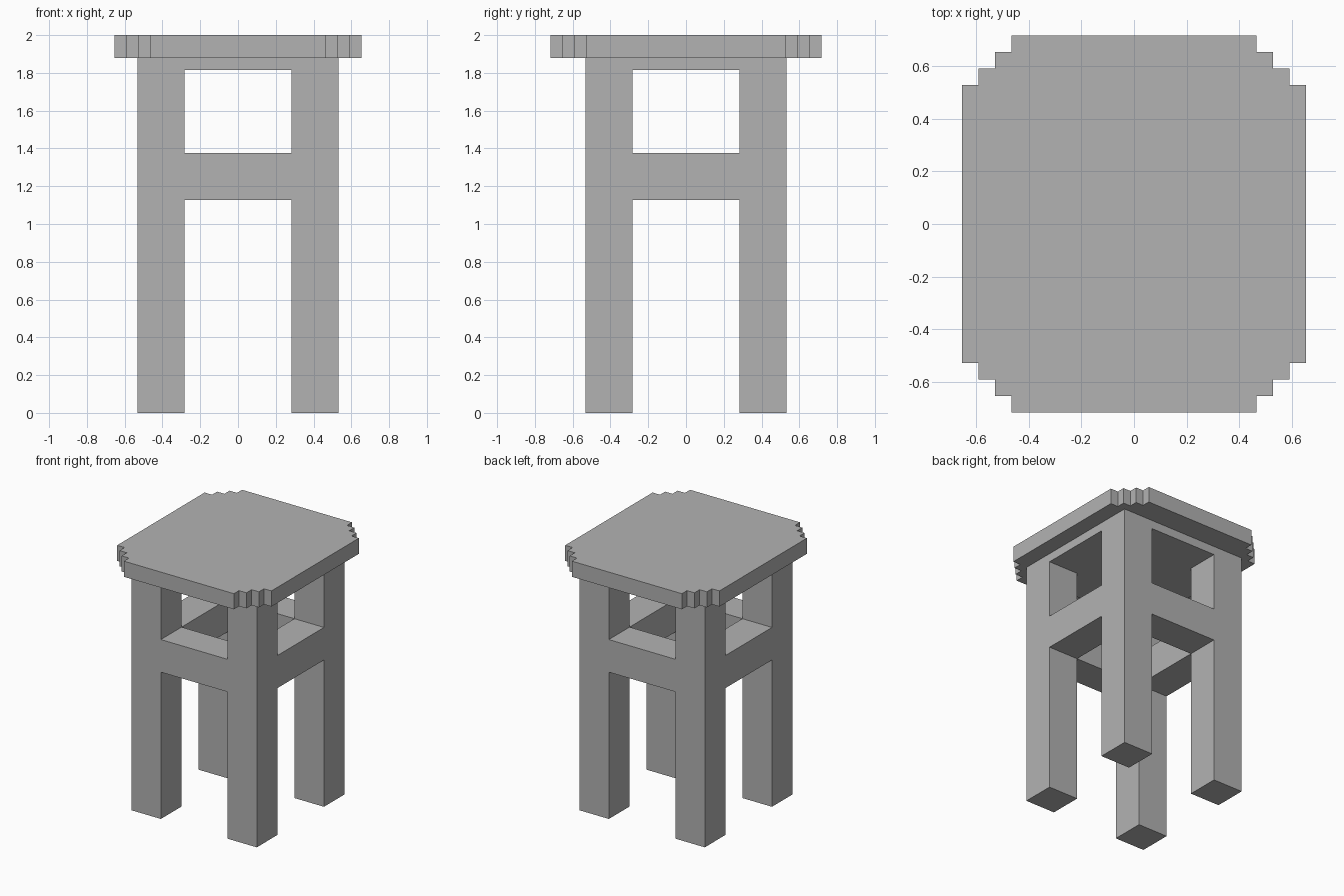
import bpy
import bmesh

cube = bpy.data.objects.get("Cube")
if cube:
    bpy.data.objects.remove(cube, do_unlink=True)

# Single grey material
grey = bpy.data.materials.new("plain_grey")
grey.use_nodes = True
colour = (0.448, 0.448, 0.448, 1)
grey.diffuse_color = colour
grey.node_tree.nodes["Principled BSDF"].inputs["Base Color"].default_value = colour

OUT, INN = 0.533, 0.282              # outer and inner faces of the legs
RAIL_LOW, RAIL_TOP = 1.127, 1.377
APRON_LOW, SEAT_LOW, SEAT_TOP = 1.815, 1.88, 2.0


def add_object(name, bm):
    bmesh.ops.recalc_face_normals(bm, faces=bm.faces)
    mesh = bpy.data.meshes.new(name)
    bm.to_mesh(mesh)
    bm.free()
    mesh.materials.append(grey)
    obj = bpy.data.objects.new(name, mesh)
    bpy.context.collection.objects.link(obj)
    return obj


def prism(name, outline, low, high):
    """Extrude a flat outline from low to high."""
    bm = bmesh.new()
    base = bm.faces.new([bm.verts.new((x, y, low)) for x, y in outline])
    top = bmesh.ops.extrude_face_region(bm, geom=[base], use_keep_orig=True)["geom"]
    verts = [v for v in top if isinstance(v, bmesh.types.BMVert)]
    bmesh.ops.translate(bm, verts=verts, vec=(0, 0, high - low))
    return add_object(name, bm)


def box(name, x0, x1, y0, y1, low, high):
    return prism(name, [(x0, y0), (x1, y0), (x1, y1), (x0, y1)], low, high)


# Legs and the stretchers between them
sides = {-1: ("right", "front"), 1: ("left", "back")}
for sx, (side, end) in sides.items():
    near, far = sorted((sx * INN, sx * OUT))
    for sy in sides:
        y0, y1 = sorted((sy * INN, sy * OUT))
        box(f"{sides[sy][1]}_{side}_leg", near, far, y0, y1, 0, APRON_LOW)
    box(f"{side}_stretcher", near, far, -INN, INN, RAIL_LOW, RAIL_TOP)
    box(f"{end}_stretcher", -INN, INN, near, far, RAIL_LOW, RAIL_TOP)

# Solid apron slab under the seat
box("apron", -OUT, OUT, -OUT, OUT, APRON_LOW, SEAT_LOW)

# Seat with stepped corners: one quarter outline, mirrored around
xs = [0.655, 0.592, 0.53, 0.467]
ys = [0.53, 0.592, 0.655, 0.717]
quarter = []
for i, (x, y) in enumerate(zip(xs, ys)):
    if i:
        quarter.append((x, ys[i - 1]))
    quarter.append((x, y))
half = quarter + [(-x, y) for x, y in reversed(quarter)]
prism("seat", half + [(-x, -y) for x, y in half], SEAT_LOW, SEAT_TOP)
